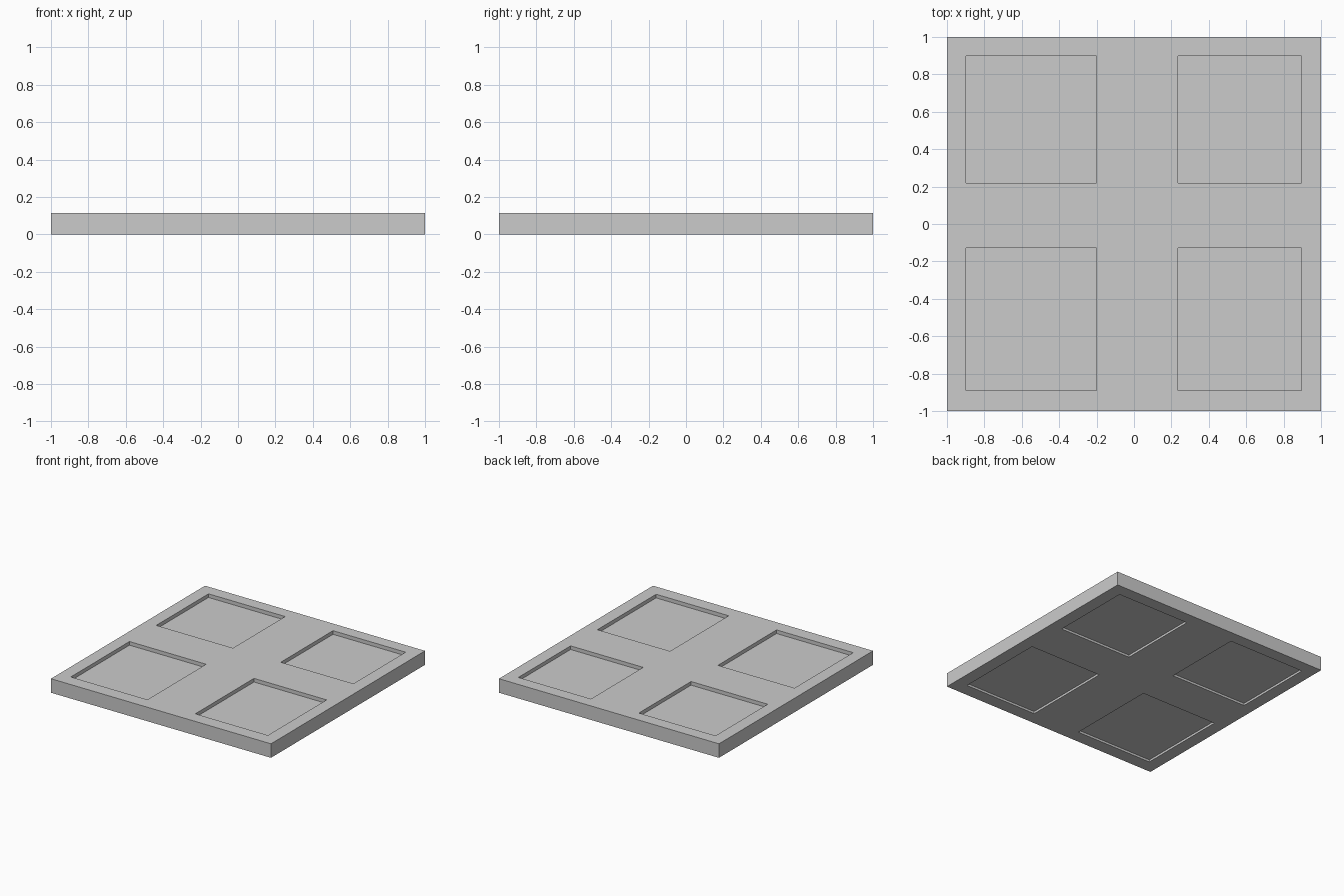
import bpy

if "Cube" in bpy.data.objects:
    bpy.data.objects.remove(bpy.data.objects["Cube"])

HEIGHT = 0.115
TOP_DEPTH = 0.03
BOTTOM_DEPTH = 0.018


def box(name, x0, x1, y0, y1, z0, z1):
    bpy.ops.mesh.primitive_cube_add(
        size=1, location=((x0 + x1) / 2, (y0 + y1) / 2, (z0 + z1) / 2))
    obj = bpy.context.object
    obj.name = name
    obj.scale = (x1 - x0, y1 - y0, z1 - z0)
    bpy.ops.object.transform_apply(location=False, rotation=False, scale=True)
    return obj


# Square slab
panel = box("recessed_panel", -1, 1, -1, 1, 0, HEIGHT)

# Four recesses, sunk into the top and the underside
columns = [(-0.897, -0.20), (0.235, 0.895)]
rows = [(-0.89, -0.128), (0.22, 0.898)]
levels = [(HEIGHT - TOP_DEPTH, HEIGHT + 0.1), (-0.1, BOTTOM_DEPTH)]
cutters = [box("recess_cutter", *c, *r, *z)
           for c in columns for r in rows for z in levels]

for cutter in cutters:
    cutter.hide_render = True
    mod = panel.modifiers.new("recess", 'BOOLEAN')
    mod.operation = 'DIFFERENCE'
    mod.solver = 'EXACT'
    mod.object = cutter
    bpy.context.view_layer.objects.active = panel
    bpy.ops.object.modifier_apply(modifier=mod.name)
    bpy.data.objects.remove(cutter)
